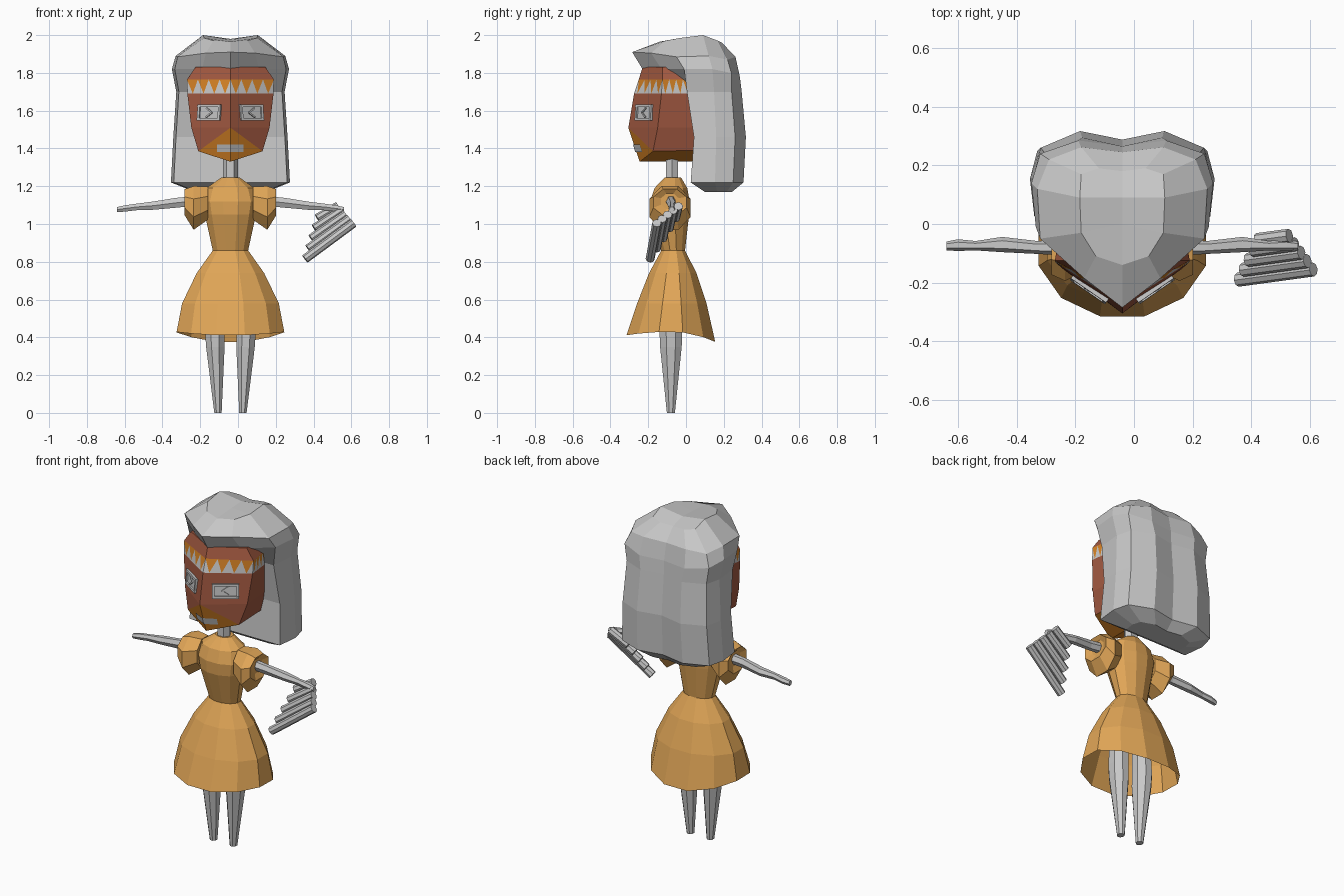
import bpy, bmesh, math
from mathutils import Vector, Matrix

if "Cube" in bpy.data.objects:
    bpy.data.objects.remove(bpy.data.objects["Cube"])

CX = -0.04  # body's centre line


def material(name, rgb):
    m = bpy.data.materials.new(name)
    m.diffuse_color = (*rgb, 1)
    m.use_nodes = True
    m.node_tree.nodes["Principled BSDF"].inputs["Base Color"].default_value = m.diffuse_color
    return m


GREY = material("light_grey", (0.58, 0.58, 0.58))
GOLD = material("gold_cloth", (0.75, 0.38, 0.095))
SKIN = material("brown_skin", (0.36, 0.10, 0.052))
PAINT = material("orange_paint", (0.66, 0.22, 0.018))


def build(name, polys, mats, mirror=False, x=CX):
    """Flat faces from (points, material index) pairs, optionally mirrored in x."""
    bm = bmesh.new()
    for pts, mi in polys:
        bm.faces.new([bm.verts.new(p) for p in pts]).material_index = mi
    bmesh.ops.remove_doubles(bm, verts=bm.verts, dist=1e-4)
    bmesh.ops.recalc_face_normals(bm, faces=bm.faces)
    mid = sum((v.co for v in bm.verts), Vector()) / len(bm.verts)
    if sum(f.normal.dot(f.calc_center_median() - mid) * f.calc_area() for f in bm.faces) < 0:
        bmesh.ops.reverse_faces(bm, faces=bm.faces)
    me = bpy.data.meshes.new(name)
    bm.to_mesh(me)
    bm.free()
    for m in mats:
        me.materials.append(m)
    ob = bpy.data.objects.new(name, me)
    ob.location.x = x
    bpy.context.collection.objects.link(ob)
    if mirror:
        ob.modifiers.new("Mirror", 'MIRROR').use_axis[0] = True
    return ob


def loft(rings, closed=True, start=True, end=True):
    """Quads between rings, with end caps if wanted."""
    polys, n = [], len(rings[0])
    for a, b in zip(rings, rings[1:]):
        for i in range(n if closed else n - 1):
            j = (i + 1) % n
            polys.append(([a[i], a[j], b[j], b[i]], 0))
    if start:
        polys.append((rings[0], 0))
    if end:
        polys.append((rings[-1], 0))
    return polys


def ring_z(c, rx, ry, n, off=0.0):
    return [Vector((c[0] + rx * math.sin(off + i * math.tau / n),
                    c[1] - ry * math.cos(off + i * math.tau / n), c[2])) for i in range(n)]


def ring_x(c, ry, rz, n, off=0.0):
    return [Vector((c[0], c[1] + ry * math.cos(off + i * math.tau / n),
                    c[2] + rz * math.sin(off + i * math.tau / n))) for i in range(n)]


# Legs
legs = [(0, 0.066, 0.021, 0.023), (0.35, 0.08, 0.053, 0.062),
        (0.43, 0.083, 0.055, 0.065), (0.7, 0.075, 0.05, 0.055)]
build("legs", loft([ring_z((h, -0.08, z), rx, ry, 8, math.pi / 8) for z, h, rx, ry in legs]),
      [GREY], mirror=True)

# Dress: open skirt with a dipping hem, waist and bodice
dress = [(0.43, 0.295, 0.243, -0.08), (0.58, 0.265, 0.19, -0.075), (0.74, 0.185, 0.13, -0.07),
         (0.86, 0.097, 0.065, -0.068), (1.05, 0.14, 0.105, -0.085), (1.12, 0.153, 0.108, -0.085),
         (1.19, 0.132, 0.09, -0.08), (1.245, 0.052, 0.046, -0.07)]
rows = [ring_z((0, cy, z), rx, ry, 12, math.pi / 12) for z, rx, ry, cy in dress]
for v in rows[0]:
    c = (v.y + 0.08) / 0.243
    v.z -= c * c * (0.058 if c > 0 else 0.02)
build("dress", loft(rows, start=False), [GOLD])

# Puffed sleeves with a recessed opening
sleeve = [(0.12, 1.11, 0.08, 0.095), (0.195, 1.085, 0.118, 0.125),
          (0.242, 1.115, 0.095, 0.075), (0.225, 1.12, 0.05, 0.045)]
build("sleeves", loft([ring_x((h, -0.085, z), ry, rz, 8, math.pi / 8) for h, z, ry, rz in sleeve]),
      [GOLD], mirror=True)

# Arms and hands
arm = [(0.16, -0.08, 1.125, 0.03, 0.03), (0.29, -0.08, 1.112, 0.022, 0.03),
       (0.41, -0.07, 1.097, 0.026, 0.025), (0.50, -0.074, 1.09, 0.016, 0.02),
       (0.56, -0.072, 1.082, 0.02, 0.019), (0.60, -0.075, 1.076, 0.015, 0.016)]
build("arms", loft([ring_x((h, y, z), ry, rz, 6) for h, y, z, ry, rz in arm]), [GREY], mirror=True)

# Neck
build("neck", loft([ring_z((0, -0.075, z), 0.04, 0.037, 6, math.pi / 6) for z in (1.2, 1.4)]), [GREY])

# Head: V-shaped face, per level front ridge, cheek corner and back corner
F = [Vector(p) for p in ((0, -.245, 1.33), (0, -.305, 1.51), (0, -.275, 1.69), (0, -.25, 1.765), (0, -.23, 1.83))]
S = [Vector(p) for p in ((.17, -.175, 1.385), (.207, -.15, 1.51), (.228, -.13, 1.69), (.23, -.125, 1.765), (.185, -.125, 1.83))]
B = [Vector(p) for p in ((.165, .045, 1.39), (.19, .05, 1.51), (.21, .03, 1.69), (.205, .02, 1.765), (.18, .02, 1.83))]
K = [Vector((0, b.y, b.z)) for b in B]
K[0].z = 1.33
head = [([F[0], S[0], F[1]], 1), ([S[0], S[1], F[1]], 0),
        ([F[0], S[0], B[0], K[0]], 1), ([F[4], S[4], B[4], K[4]], 0)]
for i in range(4):
    head.append(([B[i], K[i], K[i + 1], B[i + 1]], 0))
    if i in (1, 3):
        head.append(([F[i], S[i], S[i + 1], F[i + 1]], 0))
    if i != 2:
        head.append(([S[i], B[i], B[i + 1], S[i + 1]], 0))
# Zigzag headband
for a, b, n in ((F, S, 4), (S, B, 4)):
    for k in range(n):
        b0, b1, bm_ = (a[2].lerp(b[2], t / n) for t in (k, k + 1, k + 0.5))
        t0, t1 = (a[3].lerp(b[3], t / n) for t in (k, k + 1))
        head += [([t0, t1, bm_], 1), ([b0, bm_, t0], 2), ([bm_, b1, t1], 2)]
build("head", head, [SKIN, PAINT, GREY], mirror=True)

# Mouth plate following the chin
build("mouth", [([(0, -.268, 1.38), (.07, -.231, 1.38), (.07, -.245, 1.42), (0, -.281, 1.42)], 0)],
      [GREY], mirror=True)

# Eyes: framed plates with a chevron pupil pointing inwards
u = (S[1] + S[2] - F[1] - F[2]).normalized()
up = (F[2] + S[2] - F[1] - S[1])
up = (up - u * up.dot(u)).normalized()
nrm = u.cross(up)
mid = F[1].lerp(F[2], 0.44).lerp(S[1].lerp(S[2], 0.44), 0.5)
basis = Matrix((u, up, nrm)).transposed().to_4x4()
basis.translation = mid


def bar(cx, cy, w, h, d, ang=0.0):
    m = basis @ Matrix.Translation((cx, cy, 0)) @ Matrix.Rotation(ang, 4, 'Z')
    def q(z):
        return [m @ Vector((sx * w / 2, sy * h / 2, z)) for sx, sy in ((-1, -1), (1, -1), (1, 1), (-1, 1))]
    return loft([q(-0.01), q(d)])


eye = bar(0, 0, 0.13, 0.07, 0.006)
for s in (-1, 1):
    eye += bar(0, s * 0.036, 0.146, 0.013, 0.016)
    eye += bar(s * 0.066, 0, 0.014, 0.066, 0.014)
    eye += bar(0, s * 0.012, 0.045, 0.008, 0.013, s * 0.6)
build("eyes", eye, [GREY], mirror=True)

# Hair: long heart-shaped mass behind, swept into a pointed fringe on top
outline = [(0, 0), (.15, 0), (.30, 0), (.315, .16), (.29, .26), (.15, .317), (0, .288)]
hair = [[Vector((x * 0.6, 0.17 + ((y or 0.03) - 0.17) * 0.5, 1.17)) for x, y in outline]]
for z, sx, front, back in ((1.22, 1, .025, .96), (1.46, .96, .042, 1), (1.70, .91, .005, .93)):
    hair.append([Vector((x * sx, y * back if y else front, z)) for x, y in outline])
crown = [
    [(0, -.23, 1.82), (.15, -.13, 1.82), (.295, -.01, 1.82), (.31, .14, 1.82),
     (.28, .24, 1.80), (.15, .285, 1.78), (0, .265, 1.78)],
    [(0, -.285, 1.91), (.13, -.185, 1.905), (.28, -.05, 1.885), (.29, .12, 1.89),
     (.25, .22, 1.87), (.14, .262, 1.885), (0, .245, 1.88)],
    [(0, -.14, 1.965), (.09, -.11, 1.97), (.14, -.03, 1.985), (.145, .09, 2.0),
     (.14, .17, 1.97), (.08, .19, 1.96), (0, .18, 1.955)]]
hair += [[Vector(p) for p in r] for r in crown]
polys = loft(hair, closed=False, end=False)
top = hair[-1]
spine = [top[0], Vector((0, 0, 1.975)), Vector((0, .09, 1.98)), top[6]]
polys += [([top[0], top[1], top[2], spine[1]], 0), ([spine[1], top[2], top[3], spine[2]], 0),
          ([spine[2], top[3], top[4], top[5], spine[3]], 0)]
build("hair", polys, [GREY], mirror=True)

# Pan flute: a row of pipes of falling length
for i in range(5):
    t = i / 4
    a = Vector((.355, -.19, .815)).lerp(Vector((.42, -.055, 1.03)), t)
    b = Vector((.612, -.155, 1.005)).lerp(Vector((.53, -.04, 1.095)), t)
    d = b - a
    rot = d.to_track_quat('Z', 'Y')
    ends = [[p + rot @ v for v in ring_z((0, 0, 0), 0.024, 0.024, 8)] for p in (a, b)]
    build("flute_pipe_%d" % (i + 1), loft(ends), [GREY], x=0)
